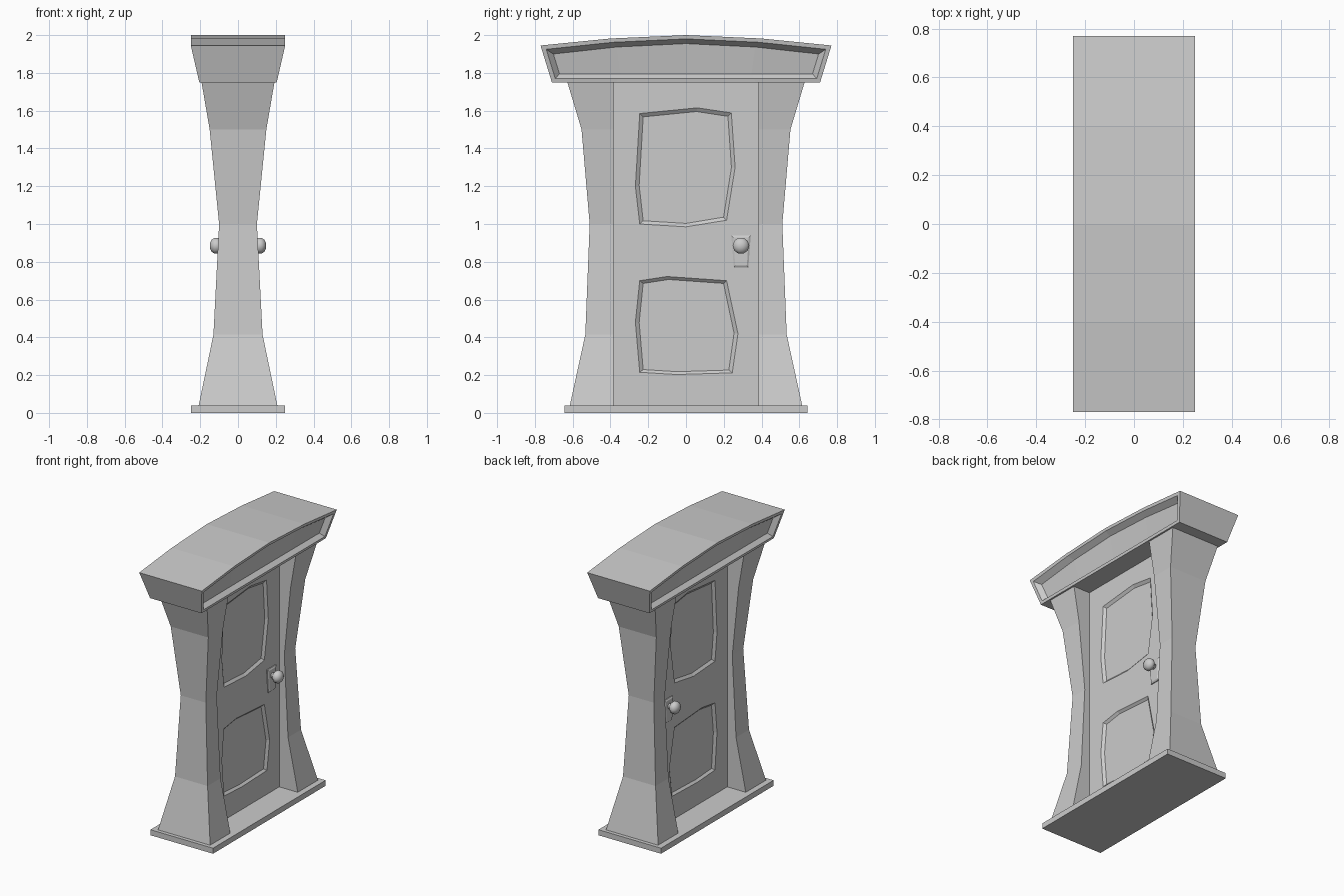
import bpy, bmesh
from math import cos, sin, tau

if "Cube" in bpy.data.objects:
    bpy.data.objects.remove(bpy.data.objects["Cube"])


def add_loft(bm, rings, cap_start=True, cap_end=True):
    """Skin matching rings of points; caps are strips of quads."""
    vs = [[bm.verts.new(p) for p in r] for r in rings]
    n = len(vs[0])
    for a, b in zip(vs, vs[1:]):
        for i in range(n):
            j = (i + 1) % n
            bm.faces.new((a[i], a[j], b[j], b[i]))
    for ring, wanted in ((vs[0], cap_start), (vs[-1], cap_end)):
        if wanted:
            for i in range(n // 2 - 1):
                bm.faces.new((ring[i], ring[i + 1], ring[n - 2 - i], ring[n - 1 - i]))


def finish(name, bm, mirror=None, smooth=False, face_x=False):
    bmesh.ops.recalc_face_normals(bm, faces=bm.faces[:])
    if face_x:  # open front shell: make it look outward
        bm.normal_update()
        wrong = [f for f in bm.faces if f.normal.x < 0]
        bmesh.ops.reverse_faces(bm, faces=wrong)
    me = bpy.data.meshes.new(name)
    bm.to_mesh(me)
    bm.free()
    ob = bpy.data.objects.new(name, me)
    bpy.context.collection.objects.link(ob)
    for p in me.polygons:
        p.use_smooth = smooth
    if mirror is not None:
        m = ob.modifiers.new("mirror", 'MIRROR')
        m.use_axis = [mirror == k for k in range(3)]
        m.use_mirror_merge = False
    return ob


def loft(name, rings, **kw):
    bm = bmesh.new()
    add_loft(bm, rings)
    return finish(name, bm, **kw)


def rect(x, y0, y1, z):
    return [(-x, y0, z), (x, y0, z), (x, y1, z), (-x, y1, z)]


# Threshold slab
loft("threshold", [rect(0.25, -0.642, 0.642, z) for z in (0, 0.04)])

# Waisted side posts: z, half depth, outer edge
post = [(0.04, 0.208, 0.615), (0.415, 0.13, 0.533), (1.0, 0.1, 0.51),
        (1.5, 0.15, 0.553), (1.75, 0.193, 0.628)]
loft("side_posts", [rect(x, 0.385, y, z) for z, x, y in post], mirror=1)


# Flared, arched lintel with a sunken bevelled panel on both faces
def lintel_ring(side, inset, depth):
    bottom, top = [], []
    for u, crown in ((-1, 1.945), (-0.52, 1.982), (0, 2.0), (0.52, 1.982), (1, 1.945)):
        for out, z, half in ((bottom, 1.75 + inset, 0.71), (top, crown - inset, 0.77)):
            v = (z - 1.75) / (crown - 1.75)
            width = 0.71 + 0.06 * v - inset * 1.2
            out.append((side * (0.205 + 0.045 * v - depth), u * width, z))
    return bottom + top[::-1]


steps = [(0.045, 0.035), (0.02, 0), (0, 0)]
loft("lintel", [lintel_ring(-1, *s) for s in steps] +
     [lintel_ring(1, *s) for s in steps[::-1]])

# Door leaf: each half is a frame around a crooked sunken panel
DOOR_X = 0.06
halves = [
    (1.75, 0.85, [(-0.245, 1.585), (0.06, 1.615), (0.24, 1.588), (0.26, 1.3),
                  (0.215, 1.02), (0.0, 0.985), (-0.245, 1.0), (-0.268, 1.2)]),
    (0.85, 0.04, [(-0.245, 0.7), (-0.1, 0.722), (0.215, 0.7), (0.275, 0.42),
                  (0.245, 0.212), (-0.05, 0.203), (-0.245, 0.215), (-0.268, 0.48)]),
]
bm = bmesh.new()
for top, low, panel in halves:
    w = 0.385
    cy, cz = 0, sum(p[1] for p in panel) / 8
    mid = [panel[k] for k in (1, 3, 5, 7)]
    outer = [(-w, top), (mid[0][0], top), (w, top), (w, mid[1][1]),
             (w, low), (mid[2][0], low), (-w, low), (-w, mid[3][1])]
    inner = [(y * 0.925, cz + (z - cz) * 0.94) for y, z in panel]
    add_loft(bm, [[(x, y, z) for y, z in ring] for x, ring in
                  ((DOOR_X, outer), (DOOR_X, panel), (DOOR_X - 0.015, inner))],
             cap_start=False)
finish("door_leaf", bm, mirror=0, face_x=True)

# Tapered lock plates
plate = [(0.24, 0.94), (0.343, 0.94), (0.33, 0.77), (0.253, 0.77)]
small = [(0.291 + (y - 0.291) * 0.8, 0.855 + (z - 0.855) * 0.88) for y, z in plate]
loft("lock_plates", [[(x, y, z) for y, z in r] for x, r in
                     ((0.055, plate), (0.066, plate), (0.072, small))], mirror=0)

# Turned knobs: x, radius
knob = [(0.06, 0.022), (0.085, 0.018), (0.09, 0.03), (0.105, 0.044),
        (0.125, 0.044), (0.14, 0.033), (0.149, 0.014)]
loft("knobs", [[(x, 0.291 + r * cos(tau * i / 10), 0.885 + r * sin(tau * i / 10))
                for i in range(10)] for x, r in knob], mirror=0, smooth=True)
